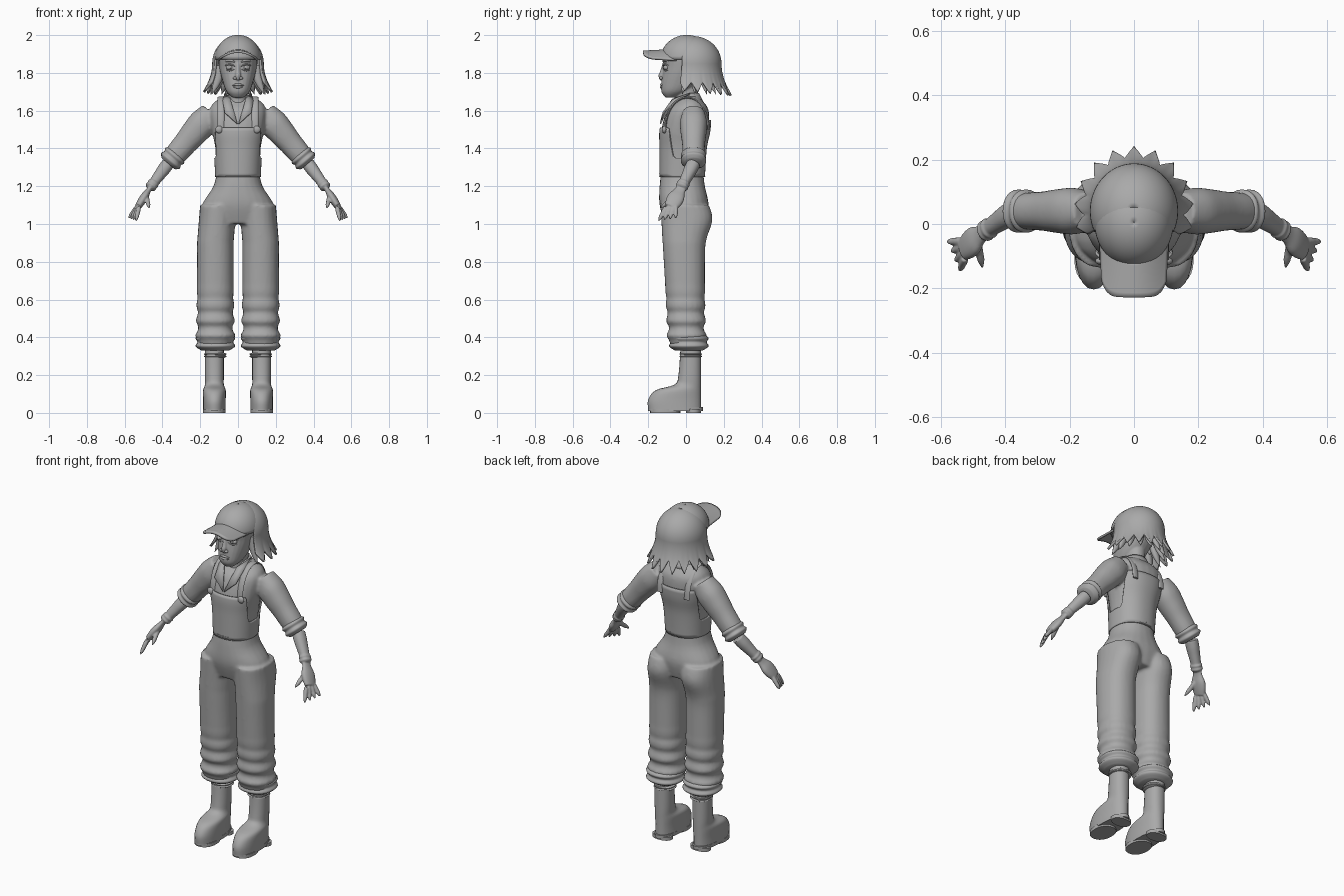
import bpy, bmesh, math
from mathutils import Vector, Matrix

if "Cube" in bpy.data.objects:
    bpy.data.objects.remove(bpy.data.objects["Cube"])

shade = 0.4
grey = bpy.data.materials.new("plain_grey")
grey.use_nodes = True
grey.diffuse_color = (shade, shade, shade, 1)
grey.node_tree.nodes["Principled BSDF"].inputs["Base Color"].default_value = grey.diffuse_color


def steps(count):
    return [i / count for i in range(count + 1)]


def smooth_rings(rings, count=4):
    # Catmull-Rom interpolation through the control rings
    out = []
    last = len(rings) - 1
    for i in range(last):
        before, start, end, after = (Vector(rings[min(max(k, 0), last)]) for k in range(i - 1, i + 3))
        for t in steps(count)[:-1]:
            slope_in, slope_out = (end - before) / 2, (after - start) / 2
            rise = end - start
            out.append(start + slope_in * t + (rise * 3 - slope_in * 2 - slope_out) * t**2
                       + (slope_in + slope_out - rise * 2) * t**3)
    return out + [Vector(rings[-1])]


def superellipse(angle, power=0.9):
    c, s = math.cos(angle), math.sin(angle)
    return math.copysign(abs(c)**power, c), math.copysign(abs(s)**power, s)


def loft(bm, rings, axis=None, sides=24):
    # each ring holds x, y, z and two radii; rings are level unless an axis is given
    rings = smooth_rings(rings)
    centres = [Vector(ring[:3]) for ring in rings]
    loops = []
    for i, ring in enumerate(rings):
        across, deep = Vector((1, 0, 0)), Vector((0, 1, 0))
        if axis:
            along = centres[min(i + 1, len(rings) - 1)] - centres[max(i - 1, 0)]
            across = along.cross(Vector(axis)).normalized()
            deep = across.cross(along).normalized()
        loop = []
        for k in range(sides):
            c, s = superellipse(math.tau * k / sides)
            loop.append(bm.verts.new(centres[i] + across * c * max(ring[3], .001)
                                     + deep * s * max(ring[4], .001)))
        loops.append(loop)
    for lower, upper in zip(loops, loops[1:]):
        for k in range(sides):
            n = (k + 1) % sides
            bm.faces.new((lower[k], lower[n], upper[n], upper[k]))
    bm.faces.new(loops[0][::-1])
    bm.faces.new(loops[-1])


def level(z, width, front, back, x=0):
    return (x, (front + back) / 2, z, width, (back - front) / 2)


ROLLED = (.7, 1, .9, 1, .7)
FINGER = (1, 1.1, 1, .9, .3)


def tube(bm, start, end, width, depth, profile):
    # straight limb whose thickness follows evenly spaced profile factors
    points = zip(steps(len(profile) - 1), profile)
    loft(bm, [(*start.lerp(end, t), width * f, depth * f) for t, f in points], axis=(0, 1, 0))


def ball(bm, loc, size):
    bmesh.ops.create_uvsphere(bm, u_segments=20, v_segments=12, radius=1,
                              matrix=Matrix.Translation(loc) @ Matrix.Diagonal((*size, 1)))


def sheet(bm, cols, rows, point, wrap=False):
    # grid surface from a point function of two 0..1 parameters
    grid = [[bm.verts.new(point(u, v)) for v in steps(rows)] for u in steps(cols)[:cols if wrap else None]]
    for i in range(cols):
        p, q = grid[i], grid[(i + 1) % len(grid)]
        for j in range(rows):
            bm.faces.new((p[j], q[j], q[j + 1], p[j + 1]))


def finish(bm, name, mirror=False, voxel=0, thick=0):
    bmesh.ops.recalc_face_normals(bm, faces=bm.faces)
    mesh = bpy.data.meshes.new(name)
    bm.to_mesh(mesh)
    bm.free()
    mesh.materials.append(grey)
    part = bpy.data.objects.new(name, mesh)
    bpy.context.collection.objects.link(part)
    bpy.ops.object.select_all(action='DESELECT')
    bpy.context.view_layer.objects.active = part
    part.select_set(True)
    bpy.ops.object.shade_smooth_by_angle(angle=math.radians(50))
    if thick:
        solid = part.modifiers.new("thickness", 'SOLIDIFY')
        solid.thickness, solid.offset = thick, 0
    if mirror:
        part.modifiers.new("mirror", 'MIRROR').use_mirror_merge = False
    if voxel:
        blend = part.modifiers.new("blend", 'REMESH')
        blend.mode, blend.voxel_size, blend.use_smooth_shade = 'VOXEL', voxel, True
        soften = part.modifiers.new("soften", 'SMOOTH')
        soften.factor, soften.iterations = .5, 5


# Trousers: hips and both legs blended, with folds building up below the knee
def leg_ring(z):
    fold = .01 * math.cos((z - .49) * 78) * min(1, max(0, 4 * (.68 - z)))
    seat = .04 * math.exp(-((z - 1.03) / .09)**2)
    inward = .08 * max(0, z - .9)
    return level(z, .097 + fold, -.07 - .06 * z - fold, .1 + seat + fold, .12 - inward)


bm = bmesh.new()
loft(bm, [level(1.29, .11, -.13, .09), level(1.2, .13, -.14, .1), level(1.1, .19, -.14, .12), level(1, .18, -.11, .1)])
loft(bm, [leg_ring(1.1 - .74 * t) for t in steps(30)])
finish(bm, "trousers", mirror=True, voxel=.009)
bm = bmesh.new()
tube(bm, Vector((.12, .015, .42)), Vector((.12, .015, .33)), .105, .105, ROLLED)
finish(bm, "trouser_cuffs", mirror=True)

# Boots with rims, soles and heels
boot_x = .125
bm = bmesh.new()
loft(bm, [level(z, width, front, .08, boot_x) for z, width, front in
          ((.33, .05, -.03), (.2, .05, -.04), (.15, .05, -.06), (.12, .06, -.16), (.07, .06, -.2), (.02, .06, -.2))])
tube(bm, Vector((.12, .025, .32)), Vector((.12, .025, .29)), .06, .06, ROLLED)
finish(bm, "boots", mirror=True)
bm = bmesh.new()
for top, bottom, front, back in ((.03, .01, -.2, .09), (.02, 0, 0, .08), (.02, 0, -.19, -.03)):
    loft(bm, [level(z, .06, front, back, boot_x) for z in (top, bottom)])
finish(bm, "boot_soles", mirror=True)

# Shirt: torso and sleeves blended together
torso = [level(1.24, .11, -.13, .09), level(1.4, .12, -.13, .1), level(1.5, .14, -.13, .12),
         level(1.6, .15, -.1, .12), level(1.65, .12, -.05, .09), level(1.68, .06, -.03, .06)]
shoulder, elbow = Vector((.14, .04, 1.59)), Vector((.37, .04, 1.32))
wrist, knuckle = Vector((.46, -.02, 1.2)), Vector((.53, -.08, 1.09))
bm = bmesh.new()
loft(bm, torso)
tube(bm, shoulder, elbow, .075, .072, (.8, 1, .95, .85, .8, .7))
finish(bm, "shirt", mirror=True, voxel=.008)
bm = bmesh.new()
tube(bm, shoulder.lerp(elbow, .79), elbow, .064, .067, ROLLED)
finish(bm, "sleeve_cuffs", mirror=True)

# Overalls bib wraps the torso, high in front and back, low under the arms
dense = smooth_rings(torso, 8)


def on_torso(angle, z, lift):
    i = next(k for k in range(len(dense) - 1) if dense[k + 1][2] >= z)
    ring = dense[i].lerp(dense[i + 1], (z - dense[i][2]) / (dense[i + 1][2] - dense[i][2]))
    c, s = superellipse(angle)
    return ring[0] + (ring[3] + lift) * c, ring[1] + (ring[4] + lift) * s, z


def bib(u, v):
    angle = u * math.tau
    facing = math.sin(angle)
    blend = min(1, max(0, 3 * abs(facing) - 1))
    rise = .1 + (.16 if facing < 0 else .2) * blend * blend * (3 - 2 * blend)
    return on_torso(angle, 1.25 + v * rise, .006)


bm = bmesh.new()
sheet(bm, 64, 14, bib, wrap=True)
finish(bm, "overalls_bib", thick=.008)
bm = bmesh.new()
tube(bm, Vector((0, -.02, 1.275)), Vector((0, -.02, 1.245)), .116, .122, ROLLED)
finish(bm, "waistband")

# Straps arch over the shoulders to round buckles
bm = bmesh.new()
arch = [math.pi * t for t in steps(12)]
loft(bm, [(.09, .005 - .115 * math.cos(a), 1.5 + .17 * math.sin(a), .006, .018) for a in arch], axis=(1, 0, 0), sides=12)
ball(bm, (.1, -.115, 1.5), (.02, .012, .02))
finish(bm, "straps_and_buckles", mirror=True)

# Collar flaps around an open neckline
bm = bmesh.new()
flap = [(.004, -.136, 1.53), (.07, -.12, 1.59), (.08, -.06, 1.65), (.07, .02, 1.69), (.04, -.07, 1.66)]
bm.faces.new([bm.verts.new(p) for p in flap])
bmesh.ops.triangulate(bm, faces=bm.faces)
finish(bm, "collar_flaps", mirror=True, thick=.008)
bm = bmesh.new()
sheet(bm, 24, 3, lambda u, v: ((.075 - .02 * v) * math.cos(math.pi * u),
                               .015 + (.07 - .02 * v) * math.sin(math.pi * u), 1.65 + .04 * v))
finish(bm, "collar_back", thick=.01)

# Forearms, wrist bands, palms, fanned fingers and thumbs
bm = bmesh.new()
tube(bm, elbow, wrist, .034, .036, (1, 1, .9, .8, .7))
tube(bm, elbow.lerp(wrist, .8), wrist.lerp(knuckle, .1), .031, .034, ROLLED)
tube(bm, wrist, knuckle, .021, .044, (.6, .7, 1, 1, .8))
for k in range(4):
    spread = k - 1.5
    base = knuckle + Vector((.004, .018, 0)) * spread
    tip = knuckle + Vector((.03, -.02, -.067)) + Vector((.013, .03, .005)) * spread
    tube(bm, base, tip, .011, .011, FINGER)
tube(bm, wrist.lerp(knuckle, .4), Vector((.47, -.135, 1.085)), .012, .012, FINGER)
finish(bm, "forearms_and_hands", mirror=True, voxel=.004)

# Head, neck and nose
bm = bmesh.new()
tube(bm, Vector((0, 0, 1.6)), Vector((0, .01, 1.8)), .048, .06, (1, 1, 1))
loft(bm, [level(1.67, .03, -.11, -.06), level(1.7, .06, -.13, .01), level(1.75, .08, -.13, .07),
          level(1.83, .1, -.12, .12), level(1.9, .1, -.12, .13), level(1.97, .05, -.06, .07)])
tube(bm, Vector((0, -.115, 1.85)), Vector((0, -.135, 1.762)), .015, .016, (.6, .7, .8, 1, .5))
finish(bm, "head", voxel=.005)


def face_arc(bm, x, half, z, droop, radius, out=0):
    # tapered strip following the curve of the face
    rings = []
    for t in steps(6):
        s = 2 * t - 1
        px = x + half * s
        taper = radius * (1 - .8 * s * s)
        rings.append((px, 7 * px * px - .122 - out, z - droop * s * s, taper, taper * 1.4))
    loft(bm, rings, axis=(0, 1, 0), sides=10)


# Eyes, lids, brows, ears and mouth
bm = bmesh.new()
ball(bm, (.044, -.103, 1.828), (.02, .018, .014))
ball(bm, (.044, -.12, 1.828), (.007, .004, .007))
ball(bm, (.1, .01, 1.8), (.015, .025, .035))
ball(bm, (.016, -.132, 1.772), (.01, .01, .008))
face_arc(bm, .045, .028, 1.845, .01, .005)
face_arc(bm, .045, .03, 1.866, .01, .008)
face_arc(bm, .045, .026, 1.812, -.008, .004)
finish(bm, "eyes_brows_ears", mirror=True)
bm = bmesh.new()
face_arc(bm, 0, .035, 1.738, .007, .007, .006)
face_arc(bm, 0, .03, 1.724, -.005, .007, .006)
finish(bm, "lips")


# Cap crown and arched brim
def crown(u, v):
    around, up = u * math.tau, v * math.pi / 2.01
    reach = math.cos(up)
    return .12 * reach * math.cos(around), .005 + .137 * reach * math.sin(around), 1.872 + .126 * math.sin(up)


def brim(u, v):
    s = 2 * u - 1
    inner = -.05 - .065 * (1 - s * s)
    outer = -.227 + .05 * s**6
    return .104 * s * (1 - .06 * v), inner + (outer - inner) * v, 1.918 - .052 * s * s * (1 - .3 * v) - .006 * v


bm = bmesh.new()
sheet(bm, 40, 12, crown, wrap=True)
finish(bm, "cap_crown", thick=.006)
bm = bmesh.new()
sheet(bm, 24, 8, brim)
finish(bm, "cap_brim", thick=.012)

# Hair: domed shell behind the cap that falls straight, then flicks into points
locks = 11


def hair(u, v):
    around = math.radians(230 * u - 25)
    point = 1 - abs(2 * (u * locks % 1) - 1)
    dome = min(1, .05 + 2 * v) * math.pi / 2
    fall = max(0, 2 * v - 1)
    r = .142 * math.sin(dome) + fall**2 * (.02 + .035 * point)
    z = 1.85 + .138 * math.cos(dome) - fall * (.1 + point * (.05 + .02 * math.sin(around)))
    return .92 * r * math.cos(around), .04 + r * math.sin(around), z


bm = bmesh.new()
sheet(bm, locks * 8, 28, hair)
finish(bm, "hair", thick=.012)
# Shorter pointed locks beneath the shell
bm = bmesh.new()
for k in range(10):
    around = math.radians(24 * k - 18)
    out = Vector((.92 * math.cos(around), math.sin(around), 0))
    loft(bm, [(*(out * (.11 + .05 * t * t) + Vector((0, .03, 1.84 - .155 * t))), .026 * (1 - t**3), .02 * (1 - t**3))
              for t in steps(4)], sides=10)
finish(bm, "under_locks")
